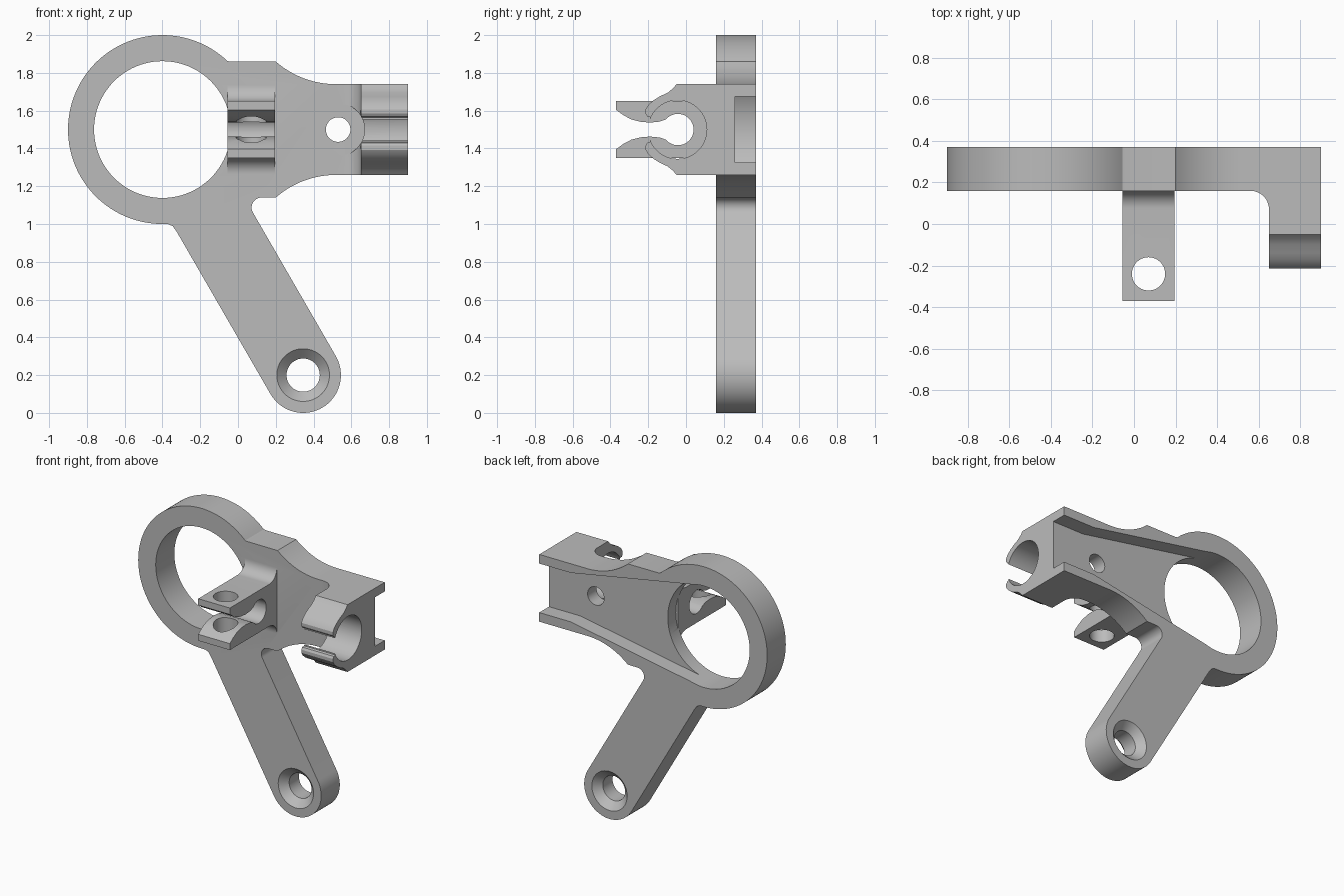
import bpy, bmesh
from math import sin, cos, pi, radians

cube = bpy.data.objects.get("Cube")
if cube:
    bpy.data.objects.remove(cube, do_unlink=True)

grey = bpy.data.materials.new("plain grey")
grey.use_nodes = True
grey.diffuse_color = (0.5, 0.5, 0.5, 1)
grey.node_tree.nodes["Principled BSDF"].inputs["Base Color"].default_value = (0.5, 0.5, 0.5, 1)

MID = 1.5                   # height of the bracket's centre line
FRONT, BACK = 0.16, 0.37    # faces of the plate


def arc(cx, cy, r, a0, a1, n=12):
    """Points on a circle between two angles in degrees."""
    return [(cx + r * cos(radians(a0 + (a1 - a0) * i / n)),
             cy + r * sin(radians(a0 + (a1 - a0) * i / n))) for i in range(n + 1)]


def circle(cx, cy, r, n=64):
    return arc(cx, cy, r, 0, 360, n)[:-1]


def mirrored(half):
    """Close a profile by reflecting it about the centre line."""
    return half + [(y, 2 * MID - z) for y, z in reversed(half)]


def finish(name, bm):
    bmesh.ops.recalc_face_normals(bm, faces=bm.faces)
    mesh = bpy.data.meshes.new(name)
    bm.to_mesh(mesh)
    bm.free()
    mesh.materials.append(grey)
    obj = bpy.data.objects.new(name, mesh)
    bpy.context.collection.objects.link(obj)
    return obj


def prism(name, axis, pts, t0, t1):
    """Extrude a 2D outline along one axis."""
    place = {"x": lambda a, b, t: (t, a, b),
             "y": lambda a, b, t: (a, t, b),
             "z": lambda a, b, t: (a, b, t)}[axis]
    bm = bmesh.new()
    lo = [bm.verts.new(place(a, b, t0)) for a, b in pts]
    hi = [bm.verts.new(place(a, b, t1)) for a, b in pts]
    bm.faces.new(lo)
    bm.faces.new(hi)
    for i in range(len(pts)):
        j = (i + 1) % len(pts)
        bm.faces.new((lo[i], lo[j], hi[j], hi[i]))
    return finish(name, bm)


def turned(name, cx, cz, profile, n=64):
    """Stack of circles along y, given as (y, radius)."""
    bm = bmesh.new()
    rings = [[bm.verts.new((x, y, z)) for x, z in circle(cx, cz, r, n)] for y, r in profile]
    bm.faces.new(rings[0])
    bm.faces.new(rings[-1])
    for p, q in zip(rings, rings[1:]):
        for i in range(n):
            j = (i + 1) % n
            bm.faces.new((p[i], p[j], q[j], q[i]))
    return finish(name, bm)


def combine(body, part, operation):
    mod = body.modifiers.new(part.name, "BOOLEAN")
    mod.operation, mod.solver, mod.object = operation, "EXACT", part
    bpy.context.view_layer.objects.active = body
    bpy.ops.object.modifier_apply(modifier=mod.name)
    bpy.data.objects.remove(part, do_unlink=True)


# Plate: ring, slanted arm and waisted bracket in one outline
outline = arc(-0.4, MID, 0.5, 46.5, 270, 80)
outline += [(-0.37, 1.0), (-0.345, 0.988), (-0.325, 0.96)]
outline += arc(0.345, 0.2, 0.2, 210, 390, 32)
outline += arc(0.125, 1.087, 0.053, 210, 90)
outline += arc(0.52, 0.773, 0.487, 131, 90)
outline += [(0.56, 1.26), (0.56, 1.74)]
outline += arc(0.52, 2.227, 0.487, 270, 229)
outline += [(-0.04, 1.86)]
body = prism("bracket_body", "y", outline, FRONT, BACK)

# Ring opening
combine(body, prism("ring_opening", "y", circle(-0.4, MID, 0.362, 96), 0, 0.5), "DIFFERENCE")

# Side leg with a rounded inner corner
leg = [(0.56, BACK)] + arc(0.56, 0.07, 0.09, 90, 0) + [(0.65, -0.05), (0.9, -0.05), (0.9, BACK)]
combine(body, prism("side_leg", "z", leg, 1.26, 1.74), "UNION")

# Snap hooks at the end of the side leg
hook = [(0, 1.74), (-0.05, 1.74), (-0.07, 1.717), (-0.097, 1.695), (-0.14, 1.675),
        (-0.172, 1.655), (-0.2, 1.63), (-0.214, 1.607), (-0.214, 1.585),
        (-0.205, 1.57), (-0.19, 1.565)]
combine(body, prism("snap_hooks", "x", mirrored(hook), 0.65, 0.9), "UNION")
combine(body, prism("snap_bore", "x", circle(-0.045, MID, 0.155), 0.6, 1), "DIFFERENCE")

# Middle clamp: a block with flared root, split into two jaws
block = [(0.17, 1.735)] + arc(0.075, 1.735, 0.085, 0, -90) + [(-0.37, 1.65)]
clamp = prism("clamp_jaws", "x", mirrored(block), -0.055, 0.195)
slot = [(-0.4, 1.62), (-0.37, 1.604), (-0.33, 1.575), (-0.29, 1.554), (-0.24, 1.541),
        (-0.19, 1.537), (-0.14, 1.542)] + arc(-0.043, MID, 0.083, 140, 5, 24)
combine(clamp, prism("clamp_slot", "x", mirrored(slot), -0.2, 0.4), "DIFFERENCE")
combine(clamp, prism("clamp_bolt_hole", "z", circle(0.07, -0.24, 0.08), 1, 2), "DIFFERENCE")
combine(body, clamp, "UNION")

# Flared channel in the back
channel = [(-0.336, 1.854), (0.65, 1.675), (1, 1.675)]
combine(body, prism("back_channel", "y", mirrored(channel), 0.26, 0.5), "DIFFERENCE")

# Screw hole with clearance for its head
combine(body, prism("screw_hole", "y", circle(0.53, MID, 0.065), 0, 0.5), "DIFFERENCE")
combine(body, prism("screw_head_clearance", "y", circle(0.53, MID, 0.14), -0.3, FRONT), "DIFFERENCE")

# Arm hole, countersunk on both faces
bore = [(FRONT - 0.02, 0.16), (FRONT + 0.05, 0.088), (BACK - 0.05, 0.088), (BACK + 0.02, 0.16)]
combine(body, turned("arm_hole", 0.345, 0.2, bore), "DIFFERENCE")

bpy.ops.object.select_all(action="DESELECT")
body.select_set(True)
bpy.context.view_layer.objects.active = body
bpy.ops.object.shade_smooth_by_angle(angle=radians(25))
